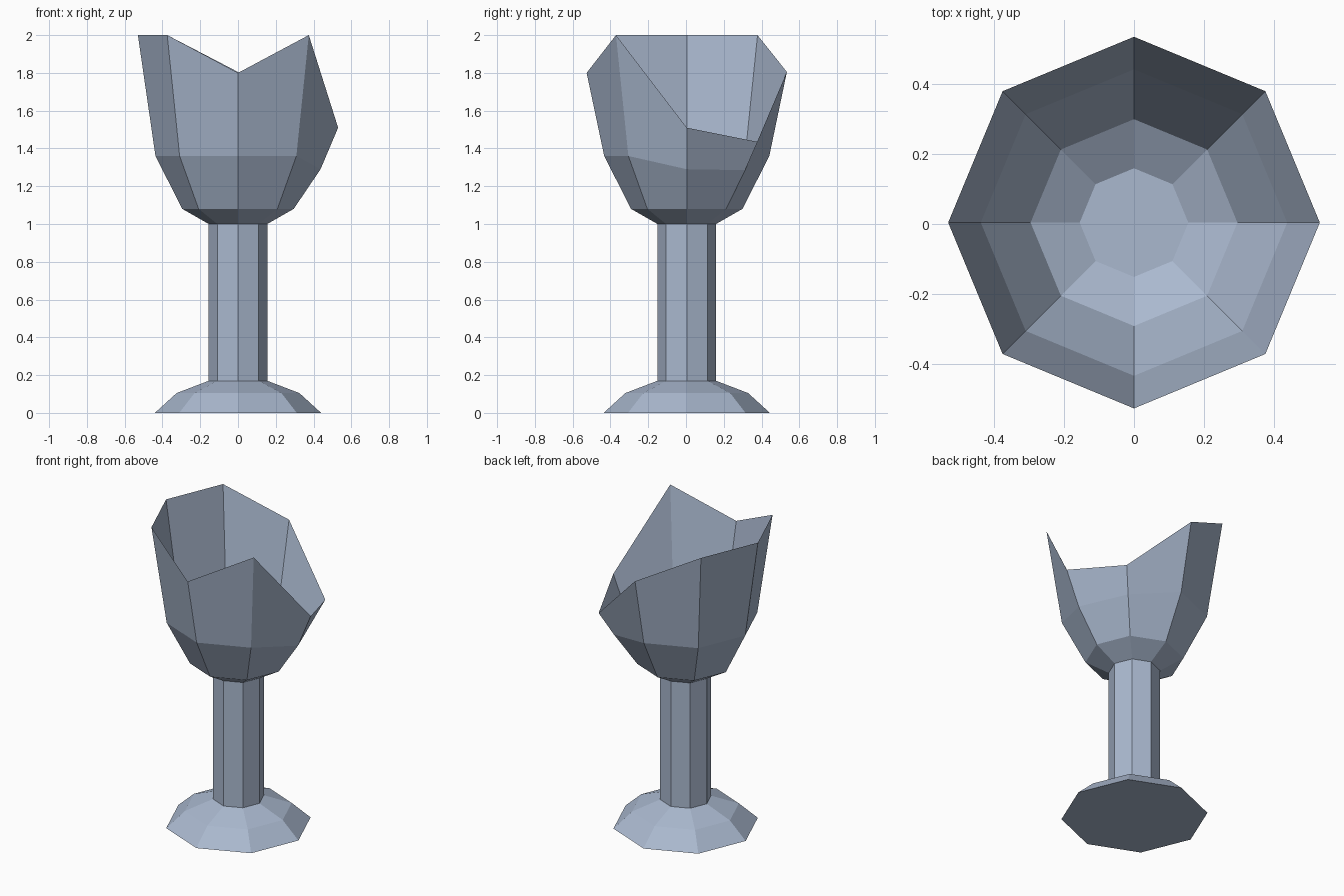
import bpy, bmesh, math

if "Cube" in bpy.data.objects:
    bpy.data.objects.remove(bpy.data.objects["Cube"])

SIDES = 8
glass = bpy.data.materials.new("blue_grey_glass")
glass.diffuse_color = (0.40, 0.48, 0.62, 1)
glass.use_nodes = True
glass.node_tree.nodes["Principled BSDF"].inputs["Base Color"].default_value = glass.diffuse_color


def lathe(name, rings, cap_bottom=False, cap_top=False):
    """Flat-faced eight-sided part; a ring is (radius, height or list of heights)."""
    bm = bmesh.new()
    loops = []
    for radius, heights in rings:
        if not isinstance(heights, list):
            heights = [heights] * SIDES
        loop = []
        for i, z in enumerate(heights):
            a = math.tau * i / SIDES
            loop.append(bm.verts.new((radius * math.cos(a), radius * math.sin(a) + 0.004, z)))
        loops.append(loop)
    for low, high in zip(loops, loops[1:]):
        for i in range(SIDES):
            j = (i + 1) % SIDES
            bm.faces.new((low[i], low[j], high[j], high[i]))
    if cap_bottom:
        bm.faces.new(loops[0][::-1])
    if cap_top:
        bm.faces.new(loops[-1])
    mesh = bpy.data.meshes.new(name)
    bm.to_mesh(mesh)
    bm.free()
    mesh.materials.append(glass)
    obj = bpy.data.objects.new(name, mesh)
    bpy.context.collection.objects.link(obj)
    return obj


# Foot and stem in one closed-bottom shell
lathe("foot_and_stem", [(0.44, 0), (0.325, 0.105), (0.155, 0.17), (0.155, 1.0)], cap_bottom=True)

# Thin bowl with a broken rim; heights run counter-clockwise from +x
rim = [1.51, 1.435, 1.805, 2.0, 2.0, 2.0, 1.80, 2.0]
belly = [1.29, 1.285] + [1.36] * 6
lathe("broken_bowl", [(0.155, 1.0), (0.295, 1.08), (0.437, belly), (0.53, rim)], cap_bottom=True)
